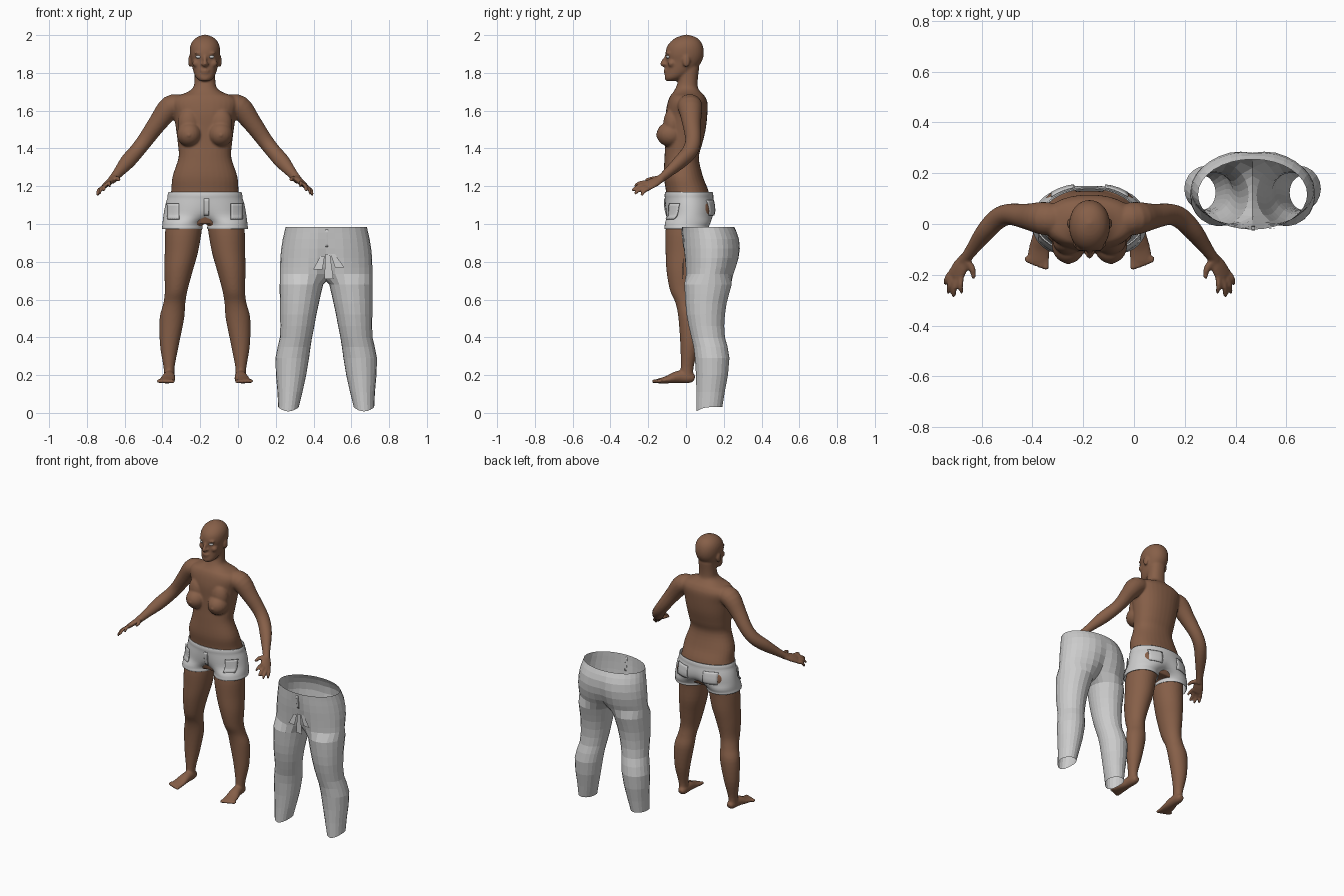
import bpy, bmesh, math
from mathutils import Vector, Matrix
from mathutils.bvhtree import BVHTree

if "Cube" in bpy.data.objects:
    bpy.data.objects.remove(bpy.data.objects["Cube"])

FIG_X, PANTS_X = -0.175, 0.467


def material(name, col):
    m = bpy.data.materials.new(name)
    m.diffuse_color = (*col, 1)
    m.use_nodes = True
    m.node_tree.nodes["Principled BSDF"].inputs["Base Color"].default_value = m.diffuse_color
    return m


SKIN = material("skin", (0.24, 0.115, 0.065))
CLOTH = material("white_cloth", (0.8, 0.8, 0.8))
EYE = material("eye_white", (0.75, 0.75, 0.72))


def finish(bm, name, x, mat=None, smooth=False):
    bmesh.ops.recalc_face_normals(bm, faces=bm.faces)
    for f in bm.faces:
        f.smooth = smooth
    me = bpy.data.meshes.new(name)
    bm.to_mesh(me)
    bm.free()
    ob = bpy.data.objects.new(name, me)
    ob.location.x = x
    bpy.context.collection.objects.link(ob)
    if mat:
        me.materials.append(mat)
    return ob


def catmull(pts, k=4):
    out = []
    for i in range(len(pts) - 1):
        p0, p1, p2 = pts[max(i - 1, 0)], pts[i], pts[i + 1]
        p3 = pts[min(i + 2, len(pts) - 1)]
        for j in range(k):
            t = j / k
            out.append([0.5 * (2 * b + (c - a) * t + (2 * a - 5 * b + 4 * c - d) * t * t
                               + (3 * b - a - 3 * c + d) * t ** 3)
                        for a, b, c, d in zip(p0, p1, p2, p3)])
    return out + [list(pts[-1])]


def tube(bm, pts, ref=(0, 1, 0), flat=False, n=24, power=2.0):
    """Closed loft through (x, y, z, radius_a, radius_b) sections."""
    pts = catmull(pts)
    P = [Vector(p[:3]) for p in pts]
    rings = []
    for i, p in enumerate(pts):
        t = Vector((0, 0, 1)) if flat else P[min(i + 1, len(P) - 1)] - P[max(i - 1, 0)]
        t.normalize()
        u = Vector(ref).cross(t).normalized()
        v = t.cross(u)
        ring = []
        for k in range(n):
            c, s = math.cos(math.tau * k / n), math.sin(math.tau * k / n)
            c = math.copysign(abs(c) ** (2 / power), c)
            s = math.copysign(abs(s) ** (2 / power), s)
            ring.append(bm.verts.new(P[i] + u * c * max(p[3], .003) + v * s * max(p[4], .003)))
        rings.append(ring)
    for a, b in zip(rings, rings[1:]):
        for k in range(n):
            bm.faces.new((a[k], a[(k + 1) % n], b[(k + 1) % n], b[k]))
    bm.faces.new(rings[0][::-1])
    bm.faces.new(rings[-1])


def column(bm, rows, power=2.0):
    """Upright loft from (z, centre_x, half_width, front_y, back_y)."""
    tube(bm, [(x, (f + b) / 2, z, w, (b - f) / 2) for z, x, w, f, b in rows],
         flat=True, n=32, power=power)


def ball(bm, c, r):
    bmesh.ops.create_uvsphere(bm, u_segments=20, v_segments=14, radius=1,
                              matrix=Matrix.Translation(c) @ Matrix.Diagonal((*r, 1)))


def mirror_all(bm):
    d = bmesh.ops.duplicate(bm, geom=bm.verts[:] + bm.edges[:] + bm.faces[:])
    bmesh.ops.scale(bm, vec=(-1, 1, 1), verts=[g for g in d["geom"] if isinstance(g, bmesh.types.BMVert)])


# Body: limbs of one side, mirrored, then torso and head
bm = bmesh.new()
column(bm, [(1.06, .10, .09, -.09, .12), (.97, .113, .097, -.108, .098), (.85, .125, .088, -.108, .088),
            (.75, .14, .075, -.103, .07), (.65, .152, .06, -.085, .055), (.58, .162, .058, -.055, .062),
            (.5, .175, .065, -.04, .078), (.36, .188, .05, -.03, .068), (.24, .19, .029, -.028, .04),
            (.18, .188, .028, -.035, .042)])
tube(bm, [(.187, .045, .18, .018, .015), (.187, .02, .187, .028, .03), (.19, -.04, .19, .033, .033),
          (.198, -.1, .176, .042, .02), (.203, -.15, .168, .043, .012)], ref=(0, 0, 1))
for i in range(5):  # toes
    x = .170 + .0185 * i
    tube(bm, [(x, -.13, .17, .011, .011), (x + .002, -.18 + .007 * i, .166, .012 - .001 * i, .010)],
         ref=(0, 0, 1), n=10)
tube(bm, [(.11, .015, 1.63, .05, .06), (.18, .022, 1.62, .062, .065), (.25, .03, 1.535, .05, .05),
          (.315, .038, 1.445, .042, .042), (.362, .02, 1.385, .04, .042), (.41, -.03, 1.33, .04, .036),
          (.462, -.10, 1.268, .027, .025), (.495, -.145, 1.23, .022, .02)])
across = Vector((.07, .03, -.05)).normalized()
wrist, knuckle = Vector((.488, -.13, 1.24)), Vector((.528, -.205, 1.203))
normal = (knuckle - wrist).cross(across)
tube(bm, [(*wrist, .022, .016), (*wrist.lerp(knuckle, .5), .034, .017), (*knuckle, .038, .013)], ref=normal)
for i, tip in enumerate([(.503, -.272, 1.2), (.535, -.287, 1.177), (.558, -.272, 1.16), (.568, -.237, 1.15)]):
    base = knuckle + across * (i - 1.5) * .02
    mid = base.lerp(Vector(tip), .5) + Vector((.004, -.002, .008))
    tube(bm, [(*base, .011, .011), (*mid, .0105, .0105), (*tip, .008, .008)], ref=normal, n=12)
tube(bm, [(.488, -.145, 1.24, .016, .016), (.462, -.175, 1.24, .013, .013), (.457, -.215, 1.232, .009, .009)],
     ref=normal, n=12)
ball(bm, (.083, -.082, 1.475), (.066, .074, .066))   # breast
ball(bm, (.085, -.07, 1.53), (.06, .05, .085))
ball(bm, (.085, -.152, 1.47), (.009, .009, .009))
ball(bm, (.095, .065, 1.07), (.09, .075, .085))      # buttock
ball(bm, (.079, .002, 1.862), (.010, .02, .032))     # ear
ball(bm, (.033, -.094, 1.905), (.025, .012, .007))   # brow
ball(bm, (.045, -.075, 1.85), (.022, .022, .02))     # cheek
ball(bm, (.011, -.114, 1.846), (.009, .011, .008))   # nostril
mirror_all(bm)
column(bm, [(1.0, 0, .17, -.08, .1), (1.08, 0, .203, -.1, .13), (1.165, 0, .18, -.105, .122),
            (1.25, 0, .172, -.117, .09), (1.35, 0, .14, -.114, .068), (1.42, 0, .143, -.11, .085),
            (1.5, 0, .153, -.108, .104), (1.58, 0, .165, -.108, .113), (1.64, 0, .18, -.098, .114),
            (1.675, 0, .155, -.085, .1), (1.695, 0, .1, -.07, .082), (1.72, 0, .064, -.055, .064),
            (1.76, 0, .055, -.042, .062), (1.83, 0, .055, -.04, .07)], power=2.25)
column(bm, [(1.757, 0, .026, -.108, -.05), (1.775, 0, .047, -.113, -.01), (1.81, 0, .062, -.109, .045),
            (1.86, 0, .073, -.104, .083), (1.9, 0, .08, -.109, .094), (1.94, 0, .078, -.1, .09),
            (1.97, 0, .064, -.076, .075), (1.99, 0, .04, -.045, .05), (2.002, 0, .008, -.005, .01)], power=2.1)
tube(bm, [(0, -.1, 1.893, .009, .009), (0, -.116, 1.865, .010, .011), (0, -.126, 1.848, .012, .011),
          (0, -.112, 1.838, .01, .01)], n=12)
ball(bm, (0, -.106, 1.812), (.024, .013, .007))      # lips
ball(bm, (0, -.105, 1.801), (.02, .013, .007))
body = finish(bm, "body", FIG_X, SKIN, True)
r = body.modifiers.new("blend", 'REMESH')
r.mode, r.voxel_size, r.use_smooth_shade = 'VOXEL', .0065, True
s = body.modifiers.new("soften", 'SMOOTH')
s.factor, s.iterations = .5, 4

# Eyes
bm = bmesh.new()
ball(bm, (.033, -.0925, 1.885), (.016, .013, .009))
mirror_all(bm)
finish(bm, "eyes", FIG_X, EYE, True)


def garment(name, x0, hips, crotch_z, legs, mat=None, smooth=False, hem=0, n=32, m=5):
    """Open trouser shell: hip rows (z, half_width, front, back, pinch), leg rows like column()."""
    bm = bmesh.new()
    h = n // 2
    prev = None
    for z, w, f, b, pinch in hips:
        ring = []
        for i in range(n):
            a = -math.pi / 2 + math.tau * i / n
            x = w * math.cos(a)
            dy = (b - f) / 2 * math.sin(a) * (1 - pinch * math.exp(-(x / .05) ** 2))
            ring.append(bm.verts.new((x, (f + b) / 2 + dy, z)))
        if prev:
            for i in range(n):
                bm.faces.new((prev[i], prev[(i + 1) % n], ring[(i + 1) % n], ring[i]))
        prev = ring
    bridge = []
    for j in range(1, m + 1):
        t = j / (m + 1)
        p = prev[h].co.lerp(prev[0].co, t)
        p.z -= (p.z - crotch_z) * math.sin(math.pi * t) ** .6
        bridge.append(bm.verts.new(p))
    angles = [math.radians(-140 + 280 * k / h) for k in range(h + 1)]
    angles += [math.radians(140 + 80 * j / (m + 1)) for j in range(1, m + 1)]
    for s in (1, -1):
        loop = [prev[(s * k) % n] for k in range(h + 1)] + bridge
        for row, (z, cx, w, f, b) in enumerate(legs):
            drop = hem if row == len(legs) - 1 else 0
            ring = [bm.verts.new((s * (cx + w * math.cos(a)), (f + b) / 2 + (b - f) / 2 * math.sin(a),
                                  z - drop * max(0, -math.sin(a)) ** 2)) for a in angles]
            for k in range(len(ring)):
                q = (k + 1) % len(ring)
                bm.faces.new((loop[k], loop[q], ring[q], ring[k]))
            loop = ring
    bmesh.ops.recalc_face_normals(bm, faces=bm.faces)
    tree = BVHTree.FromBMesh(bm)
    return finish(bm, name, x0, mat, smooth), tree


def patch(name, tree, x0, cx, cz, w, h, side, mat=None, lift=.006):
    """Panel laid on a garment, side -1 front or +1 back."""
    bm = bmesh.new()
    bmesh.ops.create_grid(bm, x_segments=6, y_segments=6, size=.5)
    for v in bm.verts:
        x, z = cx + v.co.x * w, cz + v.co.y * h
        hit = tree.ray_cast(Vector((x, side, z)), Vector((0, -side, 0)))
        v.co = hit[0] + hit[1] * lift if hit[0] else Vector((x, side * .1, z))
    ob = finish(bm, name, x0, mat, True)
    sol = ob.modifiers.new("thickness", 'SOLIDIFY')
    sol.thickness, sol.offset = .006, 0


# Shorts with waistband, pockets and fly
shorts, tree = garment("shorts", FIG_X,
    [(1.172, .195, -.112, .142, 0), (1.146, .201, -.115, .147, 0), (1.141, .198, -.112, .144, 0),
     (1.11, .21, -.115, .154, .03), (1.07, .217, -.116, .16, .08), (1.04, .222, -.115, .155, .16)], 1.005,
    [(1.01, .118, .108, -.115, .136), (.988, .12, .107, -.114, .122), (.984, .12, .11, -.117, .125),
     (.972, .12, .109, -.116, .122)], CLOTH, True)
shorts.modifiers.new("thickness", 'SOLIDIFY').thickness = .005
shorts.modifiers.new("smooth", 'SUBSURF').levels = 1
for s, side in ((1, "left"), (-1, "right")):
    patch(side + "_front_pocket", tree, FIG_X, s * .165, 1.065, .06, .085, -1, CLOTH)
    patch(side + "_back_pocket", tree, FIG_X, s * .105, 1.085, .09, .08, 1, CLOTH, .002)
patch("shorts_fly", tree, FIG_X, .008, 1.09, .025, .09, -1, CLOTH, .003)

# Trousers standing beside the figure
trousers, tree = garment("trousers", PANTS_X,
    [(.985, .215, -.022, .255, 0), (.955, .222, -.022, .272, .02), (.92, .23, -.022, .287, .05),
     (.87, .238, -.02, .293, .08), (.82, .243, -.016, .288, .12), (.77, .244, -.013, .275, .2),
     (.735, .245, -.011, .262, .3)], .695,
    [(.68, .131, .115, -.009, .242), (.63, .137, .109, -.006, .228), (.58, .142, .103, -.003, .215),
     (.52, .148, .096, .003, .206), (.46, .153, .09, .014, .202), (.4, .16, .085, .028, .206),
     (.35, .17, .087, .04, .22), (.29, .18, .089, .047, .23), (.2, .186, .08, .053, .222),
     (.11, .192, .066, .055, .205), (.03, .2, .054, .055, .192)], hem=.022)
patch("trouser_fly", tree, PANTS_X, .003, .925, .014, .09, -1, None, .002)

# Loose folded fly flaps on the trousers
bm = bmesh.new()
for cx, top, low, w, lean in ((.008, .84, .71, .03, 0), (-.02, .83, .76, .03, -.03), (.035, .84, .77, .03, .03)):
    c = [bm.verts.new(p) for p in ((cx - w * .4, -.012, top), (cx + w * .4, -.012, top),
                                   (cx + lean + w, -.02, low), (cx + lean - w * .6, -.015, low))]
    bm.faces.new(c)
finish(bm, "fly_flaps", PANTS_X)
